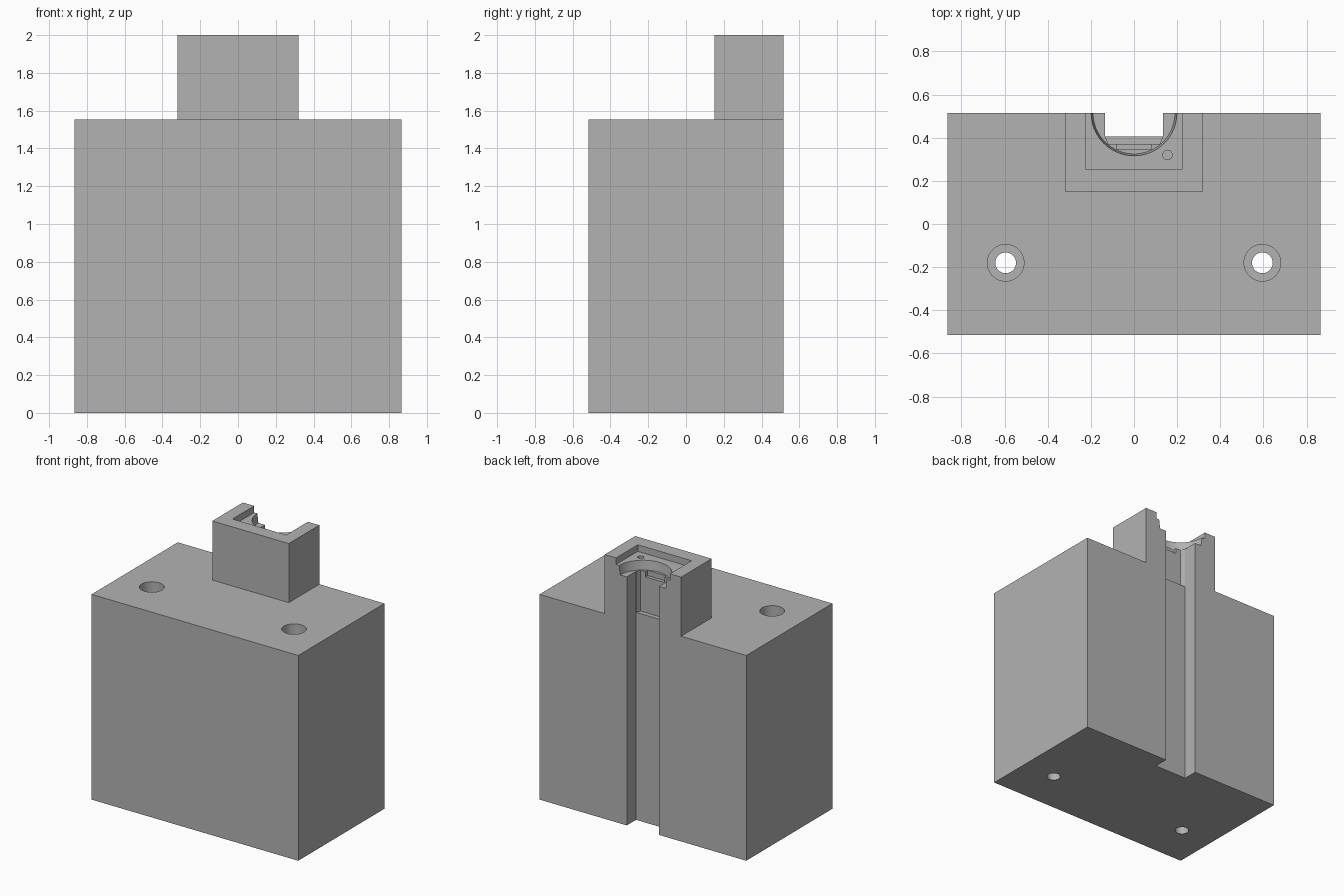
import bpy
import bmesh
import math

default = bpy.data.objects.get("Cube")
if default:
    bpy.data.objects.remove(default, do_unlink=True)

grey = bpy.data.materials.new("plain grey")
grey.use_nodes = True
colour = (0.45, 0.45, 0.45, 1)
grey.diffuse_color = colour
grey.node_tree.nodes["Principled BSDF"].inputs["Base Color"].default_value = colour

HALF_W, HALF_D = 0.865, 0.515
SHOULDER, TOP = 1.553, 2.0
BACK = HALF_D + 0.1      # cutters overshoot the open back


def finish(name, bm):
    bmesh.ops.recalc_face_normals(bm, faces=bm.faces[:])
    mesh = bpy.data.meshes.new(name)
    bm.to_mesh(mesh)
    bm.free()
    obj = bpy.data.objects.new(name, mesh)
    obj.data.materials.append(grey)
    bpy.context.collection.objects.link(obj)
    return obj


def prism(name, points, offset):
    """Extrude a closed 3D outline along an offset."""
    bm = bmesh.new()
    face = bm.faces.new([bm.verts.new(p) for p in points])
    result = bmesh.ops.extrude_face_region(bm, geom=[face])
    verts = [v for v in result["geom"] if isinstance(v, bmesh.types.BMVert)]
    bmesh.ops.translate(bm, verts=verts, vec=offset)
    return finish(name, bm)


def box(name, half_x, y0, y1, z0, z1):
    outline = [(-half_x, y0, z0), (half_x, y0, z0), (half_x, y1, z0), (-half_x, y1, z0)]
    return prism(name, outline, (0, 0, z1 - z0))


def cylinder(name, x, y, z0, z1, r0, r1=None, sides=48):
    bm = bmesh.new()
    bmesh.ops.create_cone(bm, cap_ends=True, segments=sides, radius1=r0,
                          radius2=r1 or r0, depth=z1 - z0)
    bmesh.ops.translate(bm, verts=bm.verts[:], vec=(x, y, (z0 + z1) / 2))
    return finish(name, bm)


def cut(target, cutter):
    """Subtract a cutter, keep the result and discard the cutter."""
    cutter.hide_render = True
    mod = target.modifiers.new("cut", "BOOLEAN")
    mod.operation = "DIFFERENCE"
    mod.solver = "EXACT"
    mod.object = cutter
    bpy.context.view_layer.objects.active = target
    bpy.ops.object.modifier_apply(modifier=mod.name)
    bpy.data.objects.remove(cutter, do_unlink=True)


# Block with a narrower tower: stepped outline run front to back
half = [(HALF_W, 0), (HALF_W, SHOULDER), (0.32, SHOULDER), (0.32, TOP)]
outline = half + [(-x, z) for x, z in reversed(half)]
block = prism("block", [(x, -HALF_D, z) for x, z in outline], (0, 2 * HALF_D, 0))

# Tower stands only along the back
cut(block, box("tower_front_cutter", 0.5, -0.7, 0.15, SHOULDER, 2.2))

# Rectangular recess in the tower top, open at the back
cut(block, box("recess_cutter", 0.225, 0.255, BACK, 1.95, 2.1))

# Half-round, slightly tapered cup below the recess
cut(block, cylinder("cup_cutter", 0, HALF_D, 1.88, 1.96, 0.19, 0.2, 64))

# Vertical channel through the whole back
cut(block, box("channel_cutter", 0.135, 0.405, BACK, -0.1, 2.1))

# Deeper chamber in the upper channel, with angled inner corners
chamber = [(-0.12, 0.37), (0.12, 0.37), (0.134, 0.41), (0.134, 0.6), (-0.134, 0.6), (-0.134, 0.41)]
cut(block, prism("chamber_cutter", [(x, y, 1.57) for x, y in chamber], (0, 0, 0.35)))

# Small notch in the cup floor
cut(block, box("notch_cutter", 0.08, 0.345, 0.42, 1.84, 1.92))

# Pin hole in the recess floor
cut(block, cylinder("pin_hole_cutter", 0.155, 0.32, 1.85, 2.05, 0.022, sides=24))

# Counterbored bolt holes
for side in (-1, 1):
    cut(block, cylinder("bolt_hole_cutter", side * 0.595, -0.18, -0.1, 1.7, 0.048))
    cut(block, cylinder("counterbore_cutter", side * 0.595, -0.18, 0.85, 1.7, 0.085))

bpy.ops.object.select_all(action="DESELECT")
block.select_set(True)
bpy.context.view_layer.objects.active = block
bpy.ops.object.shade_smooth_by_angle(angle=math.radians(30))
